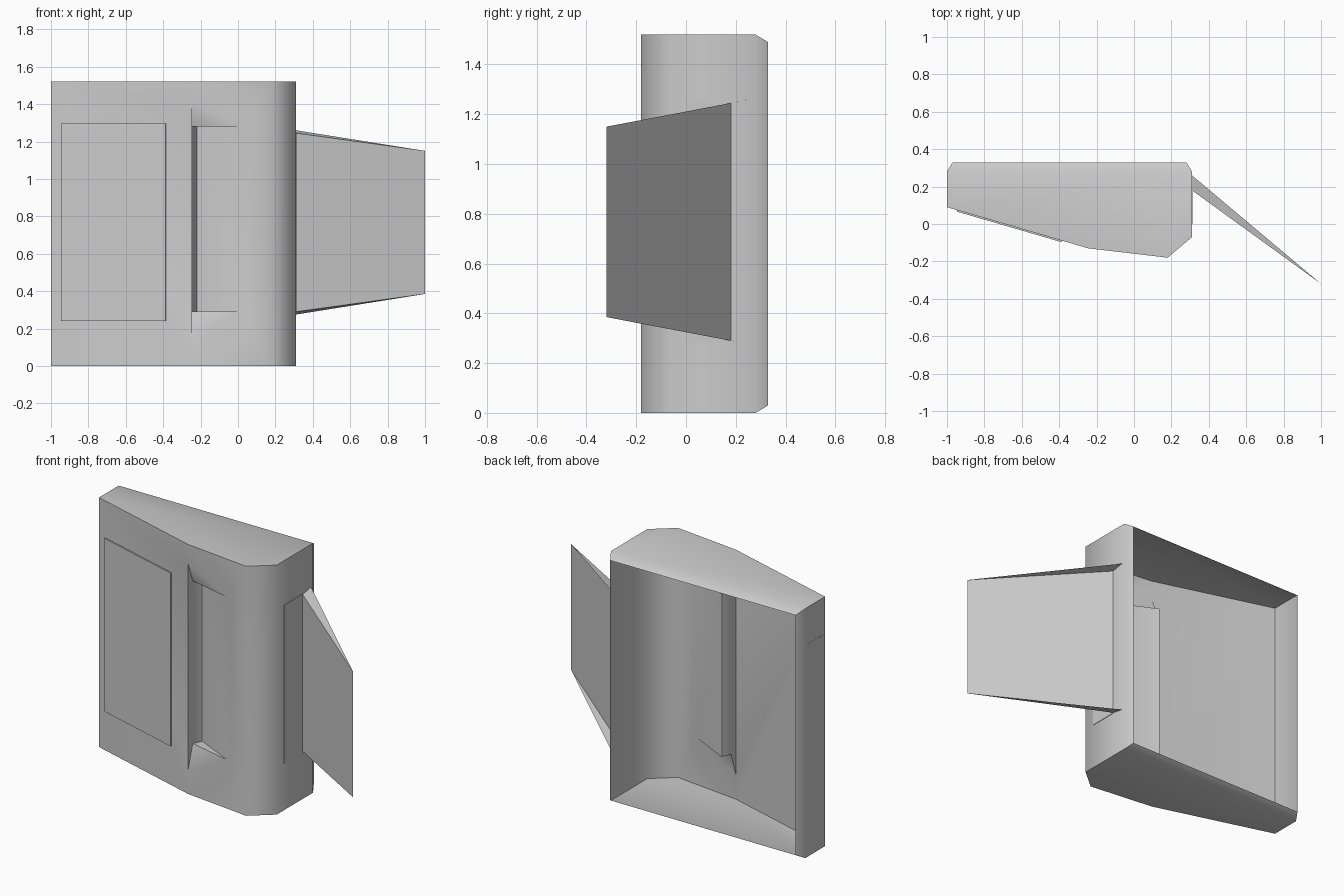
import bpy

if "Cube" in bpy.data.objects:
    bpy.data.objects.remove(bpy.data.objects["Cube"])

H = 1.52       # body height


def make(name, verts, faces, smooth=None):
    me = bpy.data.meshes.new(name)
    me.from_pydata(verts, [], faces)
    me.validate()
    ob = bpy.data.objects.new(name, me)
    bpy.context.collection.objects.link(ob)
    bpy.context.view_layer.objects.active = ob
    ob.select_set(True)
    bpy.ops.object.mode_set(mode='EDIT')
    bpy.ops.mesh.select_all(action='SELECT')
    if smooth is not None:
        bpy.ops.mesh.normals_make_consistent(inside=False)
    bpy.ops.object.mode_set(mode='OBJECT')
    if smooth is not None:
        bpy.ops.object.shade_smooth_by_angle(angle=smooth)
    ob.select_set(False)
    return ob


def plate(name, p, q, z0, z1, normal, t):
    """Thin upright panel standing slightly proud of a wall between plan points p and q."""
    base = [(*p, z0), (*q, z0), (*q, z1), (*p, z1)]
    nx, ny = normal
    front = [(x + nx * t, y + ny * t, z) for x, y, z in base]
    faces = [(4, 5, 6, 7)] + [(i, (i + 1) % 4, 4 + (i + 1) % 4, 4 + i) for i in range(4)]
    return make(name, base + front, faces)


# Shell: plan outline at the bottom (0-5) and top (6-11), open at the back
outline = [(-1, .28), (-1, .09), (-.245, -.13), (.18, -.18), (.31, -.07), (.31, .28)]
verts = [(x, y, z) for z in (0, H) for x, y in outline]
# Chamfered rear rim (12-15)
verts += [(x, .33, z) for z in (.03, H - .03) for x in (-.97, .28)]
# Recess, lower points (16-19) then upper points (20-23): lip, ledge, right end, deep corner
for lip, ledge in ((.15, .29), (1.40, 1.28)):
    verts += [(-.245, -.13, lip), (-.245, -.085, ledge),
              (.03, -.15, ledge), (-.22, -.03, ledge)]
faces = [(0, 1, 7, 6), (3, 4, 10, 9), (4, 5, 11, 10),            # side walls
         (1, 2, 16, 20, 8, 7),                                   # sloping front
         (5, 4, 3, 2, 1, 0), (6, 7, 8, 9, 10, 11),               # bottom and top
         (0, 12, 13, 5), (6, 11, 15, 14), (0, 6, 14, 12), (5, 13, 15, 11),
         (3, 9, 22, 18), (18, 22, 23, 19),                       # recess right side, floor
         (16, 17, 21, 20), (17, 19, 23, 21)]                     # recess left wall
for a, b, k in ((2, 3, 16), (8, 9, 20)):                         # recess ends
    faces += [(a, b, k + 2, k), (k, k + 2, k + 1), (k + 1, k + 2, k + 3)]
make("body_shell", verts, faces, smooth=1.0)


# Panels on the sloping front and both sides
def slope(x):
    return (x, .09 - (x + 1) * .2914)


plate("front_panel", slope(-.945), slope(-.385), .24, 1.295, (-.28, -.96), .008)
plate("left_side_panel", (-1, .27), (-1, .11), .24, 1.295, (-1, 0), .001)
plate("right_side_panel", (.31, 0), (.31, .175), .285, 1.25, (1, 0), .003)

# Swung-out door: outer face with triangular top and bottom, open behind
door = [(.31, .18, .29), (1, -.32, .385), (1, -.32, 1.15), (.31, .18, 1.245),
        (.31, .26, .275), (.31, .26, 1.26)]
make("open_door", door, [(0, 1, 2, 3), (0, 4, 1), (3, 2, 5)])
